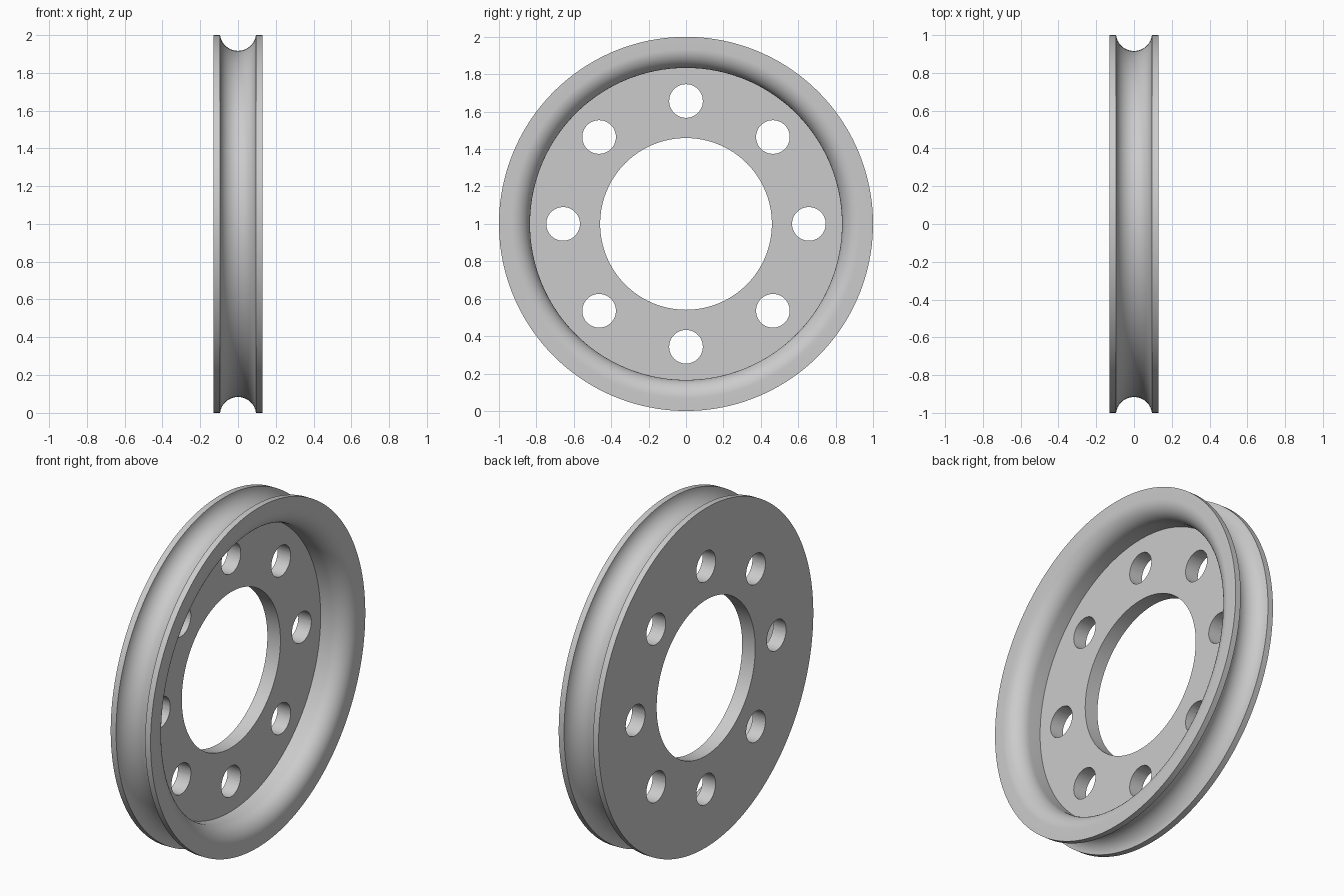
import bpy, bmesh
from math import pi, sin, cos, asin, radians
from mathutils import Matrix, Vector

cube = bpy.data.objects.get("Cube")
if cube:
    bpy.data.objects.remove(cube, do_unlink=True)

SEGMENTS = 160
HALF = 0.13             # half width of the rim
RIM = 1.0               # outer radius
RECESS = 0.834          # inner radius of the rim
BORE = 0.459
WEB = -0.045            # recessed face of the web
GROOVE_HALF, GROOVE_R, GROOVE_C = 0.095, 0.0957, 1.0117
FILLET = 0.1
CENTRE = Vector((0, 0, 1))

metal = bpy.data.materials.new("grey metal")
metal.use_nodes = True
grey = (0.6, 0.6, 0.6, 1)
metal.diffuse_color = grey
metal.node_tree.nodes["Principled BSDF"].inputs["Base Color"].default_value = grey


def arc(cx, cr, radius, start, end, steps):
    """Arc points as (axial position, radius)."""
    angles = [start + (end - start) * i / steps for i in range(steps + 1)]
    return [(cx + radius * cos(a), cr + radius * sin(a)) for a in angles]


def make_object(name, bm):
    bmesh.ops.recalc_face_normals(bm, faces=bm.faces)
    mesh = bpy.data.meshes.new(name)
    bm.to_mesh(mesh)
    bm.free()
    mesh.materials.append(metal)
    obj = bpy.data.objects.new(name, mesh)
    bpy.context.collection.objects.link(obj)
    return obj


# Pulley cross-section: flat back, rope groove, rounded rim lip, thin web
dip = asin((GROOVE_C - RIM) / GROOVE_R)
profile = [(-HALF, BORE), (-HALF, RIM)]
profile += arc(0, GROOVE_C, GROOVE_R, pi + dip, 2 * pi - dip, 28)
profile += [(HALF, RIM)]
profile += arc(HALF - FILLET, RECESS + FILLET, FILLET, 0, -pi / 2, 16)
profile += [(WEB, RECESS), (WEB, BORE)]

bm = bmesh.new()
verts = [bm.verts.new((x, 0, 1 + r)) for x, r in profile]
edges = [bm.edges.new((v, verts[(i + 1) % len(verts)])) for i, v in enumerate(verts)]
bmesh.ops.spin(bm, geom=verts + edges, cent=CENTRE, axis=(1, 0, 0),
               angle=2 * pi, steps=SEGMENTS, use_merge=True)
bmesh.ops.remove_doubles(bm, verts=bm.verts, dist=1e-5)
pulley = make_object("pulley_wheel", bm)

# Ring of eight round holes through the web
bm = bmesh.new()
for i in range(8):
    turn = Matrix.Rotation(i * pi / 4, 4, 'X')
    place = (Matrix.Translation(CENTRE) @ turn @ Matrix.Translation((-0.09, 0, 0.657))
             @ Matrix.Rotation(pi / 2, 4, 'Y'))
    bmesh.ops.create_cone(bm, cap_ends=True, segments=48, radius1=0.09,
                          radius2=0.09, depth=0.2, matrix=place)
cutter = make_object("hole_cutter", bm)
cutter.hide_render = True

cut = pulley.modifiers.new("holes", 'BOOLEAN')
cut.operation = 'DIFFERENCE'
cut.solver = 'EXACT'
cut.object = cutter

bpy.ops.object.select_all(action='DESELECT')
pulley.select_set(True)
bpy.context.view_layer.objects.active = pulley
bpy.ops.object.modifier_apply(modifier=cut.name)
bpy.data.objects.remove(cutter, do_unlink=True)
bpy.ops.object.shade_smooth_by_angle(angle=radians(30))
